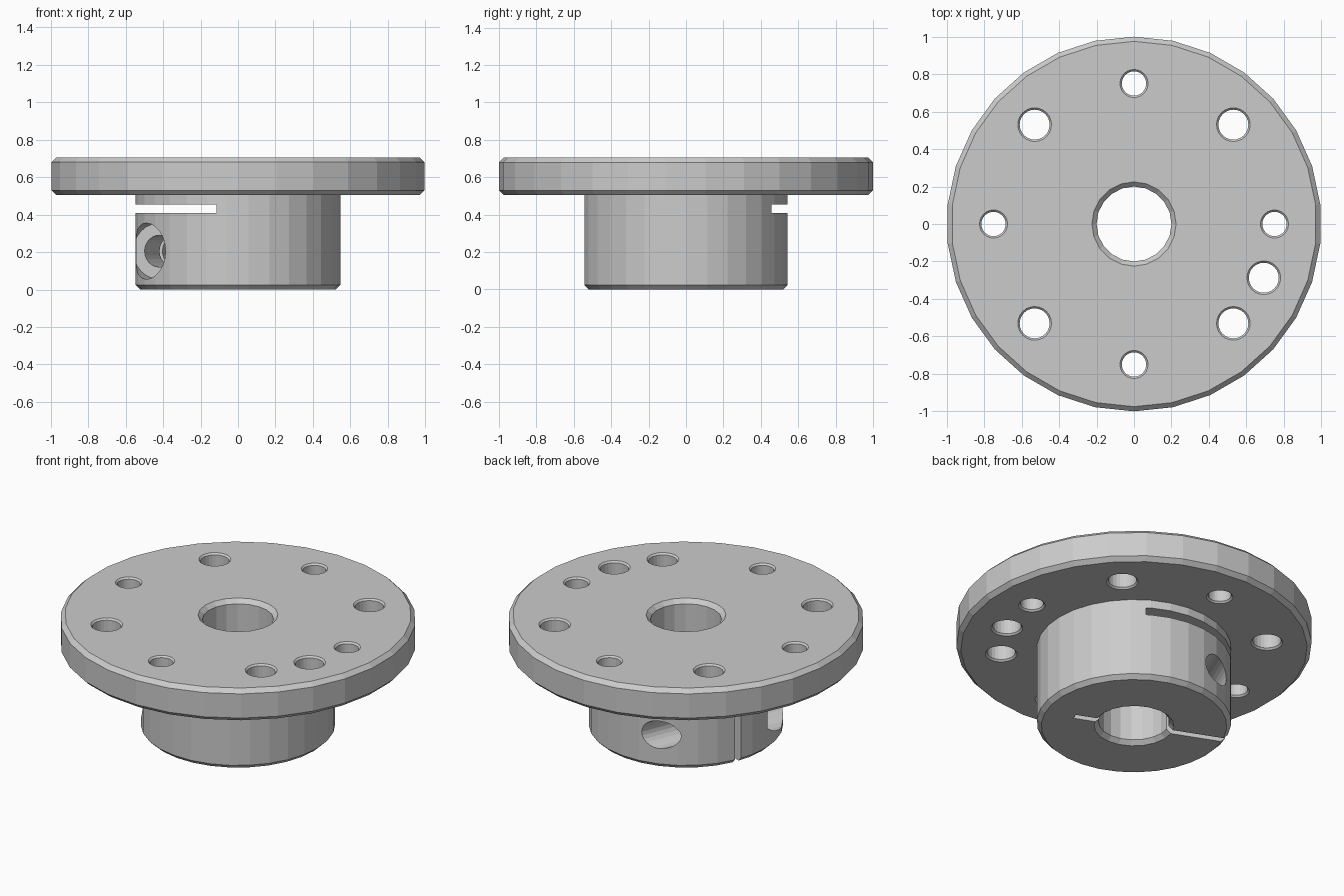
import bpy, bmesh
from math import sin, cos, pi, radians
from mathutils import Matrix

if "Cube" in bpy.data.objects:
    bpy.data.objects.remove(bpy.data.objects["Cube"])

CLAMP = Matrix.Rotation(radians(157.5), 4, 'Z')   # local +x points along the clamp slit


def finish(name, bm, matrix=Matrix()):
    bmesh.ops.transform(bm, matrix=matrix, verts=bm.verts)
    bmesh.ops.recalc_face_normals(bm, faces=bm.faces)
    mesh = bpy.data.meshes.new(name)
    bm.to_mesh(mesh)
    bm.free()
    obj = bpy.data.objects.new(name, mesh)
    bpy.context.collection.objects.link(obj)
    return obj


def lathe(name, profile, sides, matrix=Matrix()):
    """Closed solid from (radius, z, phase in degrees) rings, capped at both ends."""
    bm = bmesh.new()
    rings = []
    for r, z, phase in profile:
        angles = [radians(phase) + 2 * pi * i / sides for i in range(sides)]
        rings.append([bm.verts.new((r * cos(a), r * sin(a), z)) for a in angles])
    for lo, hi in zip(rings, rings[1:]):
        for i in range(sides):
            j = (i + 1) % sides
            bm.faces.new((lo[i], lo[j], hi[j], hi[i]))
    bm.faces.new(rings[0])
    bm.faces.new(rings[-1])
    return finish(name, bm, matrix)


def box(name, lo, hi, matrix):
    bm = bmesh.new()
    bmesh.ops.create_cube(bm, size=1)
    for v in bm.verts:
        v.co = [l + (c + 0.5) * (h - l) for c, l, h in zip(v.co, lo, hi)]
    return finish(name, bm, matrix)


def hole(name, x, y, r, c, bottom, top, sides):
    """Through hole with a chamfer of size c at both faces."""
    e = 0.05
    prof = [(r + c + e, bottom - e, 0), (r, bottom + c, 0),
            (r, top - c, 0), (r + c + e, top + e, 0)]
    return lathe(name, prof, sides, Matrix.Translation((x, y, 0)))


# Flange and hub in one turned body
hub = lathe("flanged_clamp_hub", [
    (0.522, 0, 0), (0.547, 0.025, 0), (0.547, 0.505, 0),
    (0.975, 0.505, 6), (1.0, 0.53, 6), (1.0, 0.68, 6), (0.975, 0.705, 6)], 30)

# Shaft bore and flange bolt holes
cutters = [hole("bore_cutter", 0, 0, 0.2, 0.025, 0, 0.705, 20)]
for k in range(4):
    a = k * pi / 2
    cutters.append(hole("small_hole_cutter", 0.75 * cos(a), 0.75 * sin(a),
                        0.065, 0.01, 0.505, 0.705, 24))
    a += pi / 4
    cutters.append(hole("large_hole_cutter", 0.75 * cos(a), 0.75 * sin(a),
                        0.08, 0.01, 0.505, 0.705, 24))
a = radians(-22.5)
cutters.append(hole("extra_hole_cutter", 0.75 * cos(a), 0.75 * sin(a),
                    0.08, 0.01, 0.505, 0.705, 24))

# Clamp slits: one vertical, one horizontal
cutters.append(box("vertical_slit_cutter", (-0.35, -0.02, -0.1), (0.7, 0.02, 0.43), CLAMP))
cutters.append(box("horizontal_slit_cutter", (-0.098, -0.7, 0.41), (0.7, 0.7, 0.455), CLAMP))

# Clamp screw hole with a counterbore on the front-left side
screw_axis = CLAMP @ Matrix.Translation((0.36, 0, 0.205)) @ Matrix.Rotation(pi / 2, 4, 'X')
cutters.append(lathe("screw_cutter", [
    (0.085, -0.8, 0), (0.085, -(-0.8), 0)], 24, screw_axis))
# local -y is the back side, so the counterbore runs along the other end
cutters.append(lathe("counterbore_cutter", [
    (0.15, -0.8, 0), (0.15, -0.23, 0)], 24, screw_axis))

for c in cutters:
    c.hide_render = True
    mod = hub.modifiers.new(c.name, 'BOOLEAN')
    mod.operation = 'DIFFERENCE'
    mod.solver = 'EXACT'
    mod.object = c

# Bake the cuts and drop the cutters
bpy.context.view_layer.update()
deps = bpy.context.evaluated_depsgraph_get()
baked = bpy.data.meshes.new_from_object(hub.evaluated_get(deps))
hub.modifiers.clear()
hub.data = baked
for c in cutters:
    bpy.data.objects.remove(c)
